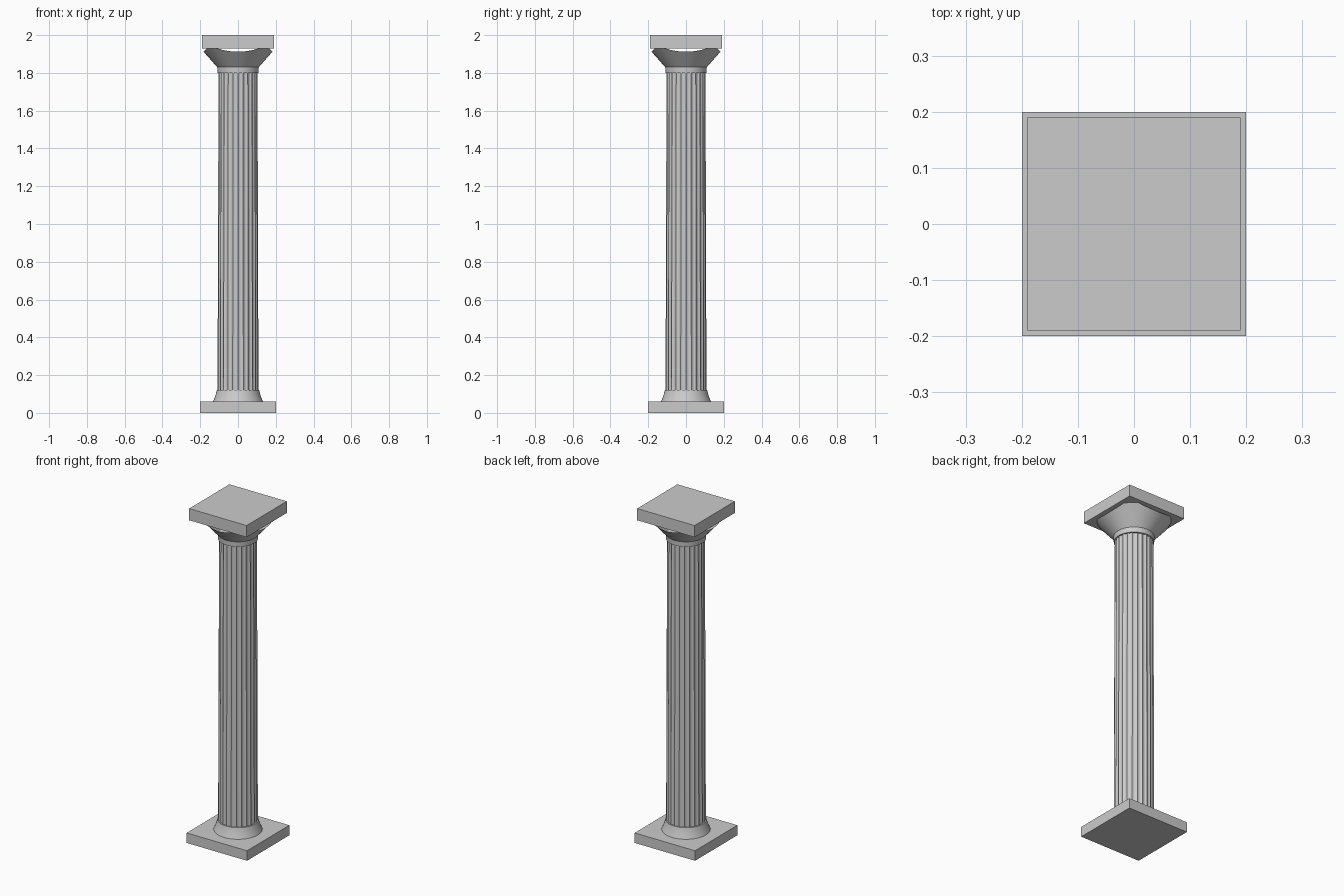
import bpy, bmesh
from math import sin, cos, pi, radians, degrees

if "Cube" in bpy.data.objects:
    bpy.data.objects.remove(bpy.data.objects["Cube"])


def block(name, width, z0, z1):
    bpy.ops.mesh.primitive_cube_add(size=1, location=(0, 0, (z0 + z1) / 2))
    ob = bpy.context.object
    ob.name = name
    ob.scale = (width, width, z1 - z0)
    bpy.ops.object.transform_apply(location=True, rotation=False, scale=True)
    return ob


def lathe(name, rings, n, point, cap=True, angle=25):
    """Stack closed loops; point(ring, angle) gives (radius, height)."""
    bm = bmesh.new()
    loops = []
    for ring in rings:
        loop = []
        for i in range(n):
            a = 2 * pi * i / n
            r, z = point(ring, a)
            loop.append(bm.verts.new((r * cos(a), r * sin(a), z)))
        loops.append(loop)
    for lo, hi in zip(loops, loops[1:]):
        for i in range(n):
            j = (i + 1) % n
            bm.faces.new((lo[i], lo[j], hi[j], hi[i]))
    bm.faces.new(loops[0][::-1])
    if cap:
        bm.faces.new(loops[-1])
    mesh = bpy.data.meshes.new(name)
    bm.to_mesh(mesh)
    bm.free()
    ob = bpy.data.objects.new(name, mesh)
    bpy.context.collection.objects.link(ob)
    bpy.ops.object.select_all(action='DESELECT')
    ob.select_set(True)
    bpy.context.view_layer.objects.active = ob
    bpy.ops.object.shade_smooth_by_angle(angle=radians(angle))
    return ob


def plain(ring, a):
    return ring


# Shaft: shallow flutes and a slight taper
FLUTES = 24


def fluted(ring, a):
    r, z = ring
    return r - 0.006 * abs(sin(FLUTES * a / 2)), z


# Capital: flared bowl whose rim dips in the middle of each side
def flared(t, a):
    off = (degrees(a) + 45) % 90 - 45
    dip = 0.018 * max(0, 1 - (off / 34) ** 2)
    h = t * (0.10 - dip)
    return 0.11 + 0.88 * h, 1.83 + h


block("plinth", 0.40, 0, 0.06)
lathe("base_flare", [(0.132, 0.06), (0.124, 0.08), (0.117, 0.10), (0.112, 0.12)], 64, plain)
lathe("fluted_shaft", [(0.108, 0.11), (0.107, 0.6), (0.105, 1.2), (0.103, 1.81)],
      FLUTES * 6, fluted)
lathe("collar", [(0.108, 1.80), (0.110, 1.83)], 64, plain)
lathe("capital_bowl", [0, 0.5, 1], 96, flared, cap=False)
block("abacus", 0.38, 1.93, 2.0)
